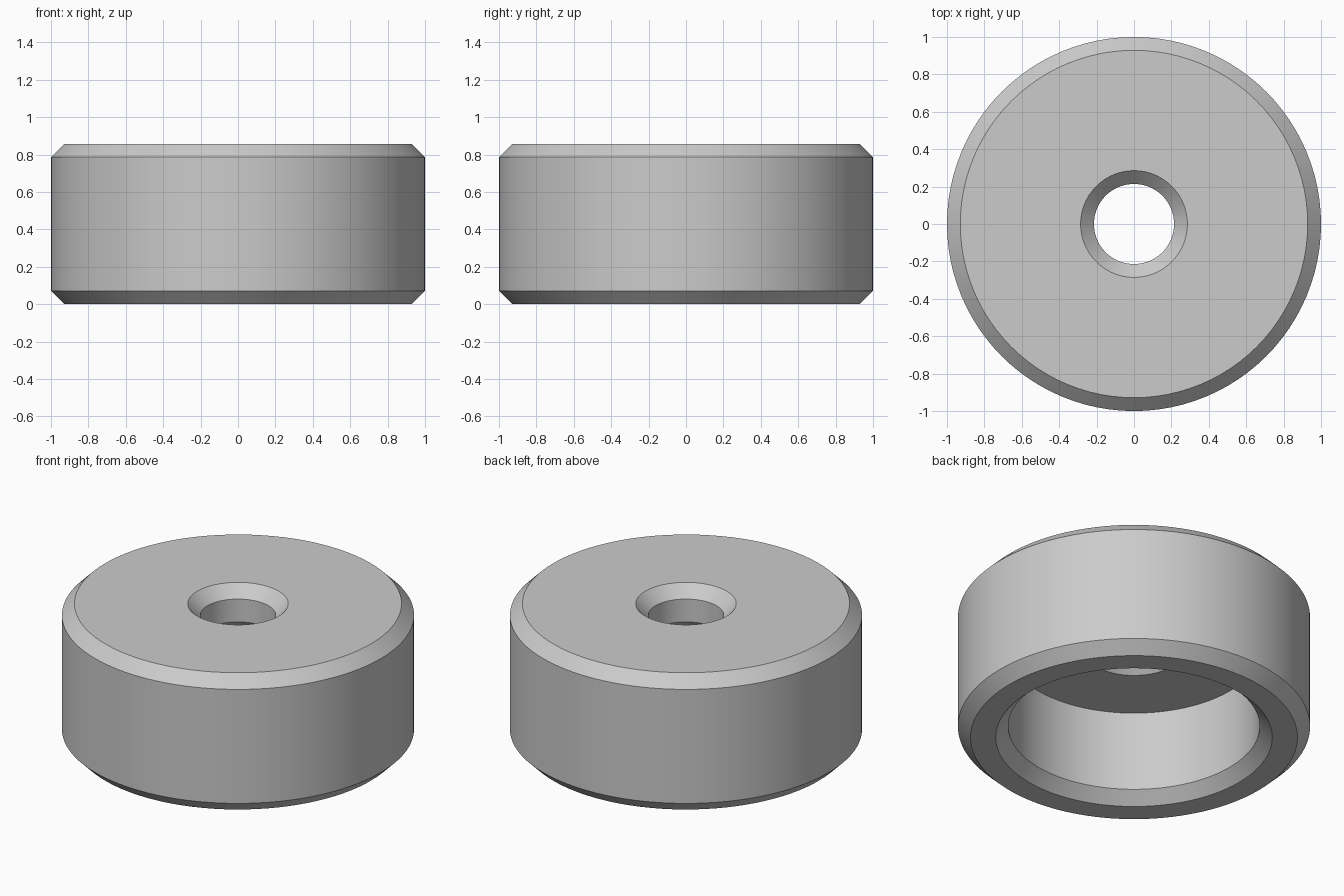
import bpy
import bmesh
from math import radians, tau
from mathutils import Matrix, Vector

cube = bpy.data.objects.get("Cube")
if cube:
    bpy.data.objects.remove(cube, do_unlink=True)

# Main dimensions
SEGMENTS = 96
OUTER, HEIGHT = 1.0, 0.857
BORE, BORE_TOP = 0.714, 0.571
HOLE = 0.214
CH = 0.0714  # chamfer on every rim

# Single grey material
grey = bpy.data.materials.new("light grey")
grey.use_nodes = True
colour = (0.6, 0.6, 0.6, 1.0)
grey.diffuse_color = colour
grey.node_tree.nodes["Principled BSDF"].inputs["Base Color"].default_value = colour

# Closed (radius, z) section: outer wall, top, through hole, wide bore below
profile = [
    (OUTER - CH, 0), (OUTER, CH), (OUTER, HEIGHT - CH), (OUTER - CH, HEIGHT),
    (HOLE + CH, HEIGHT), (HOLE, HEIGHT - CH), (HOLE, BORE_TOP + CH),
    (HOLE + CH, BORE_TOP), (BORE, BORE_TOP), (BORE, CH), (BORE + CH, 0),
]

# Revolve the section around z
bm = bmesh.new()
rings = []
for i in range(SEGMENTS):
    turn = Matrix.Rotation(tau * i / SEGMENTS, 3, "Z")
    rings.append([bm.verts.new(turn @ Vector((r, 0, z))) for r, z in profile])
for i, ring in enumerate(rings):
    following = rings[(i + 1) % SEGMENTS]
    for j in range(len(profile)):
        k = (j + 1) % len(profile)
        bm.faces.new((ring[j], following[j], following[k], ring[k]))
bmesh.ops.recalc_face_normals(bm, faces=bm.faces)

mesh = bpy.data.meshes.new("bored_cap")
bm.to_mesh(mesh)
bm.free()
mesh.materials.append(grey)
cap = bpy.data.objects.new("bored_cap", mesh)
bpy.context.collection.objects.link(cap)

# Smooth round walls, crisp chamfer edges
bpy.ops.object.select_all(action="DESELECT")
cap.select_set(True)
bpy.context.view_layer.objects.active = cap
bpy.ops.object.shade_smooth_by_angle(angle=radians(30))
